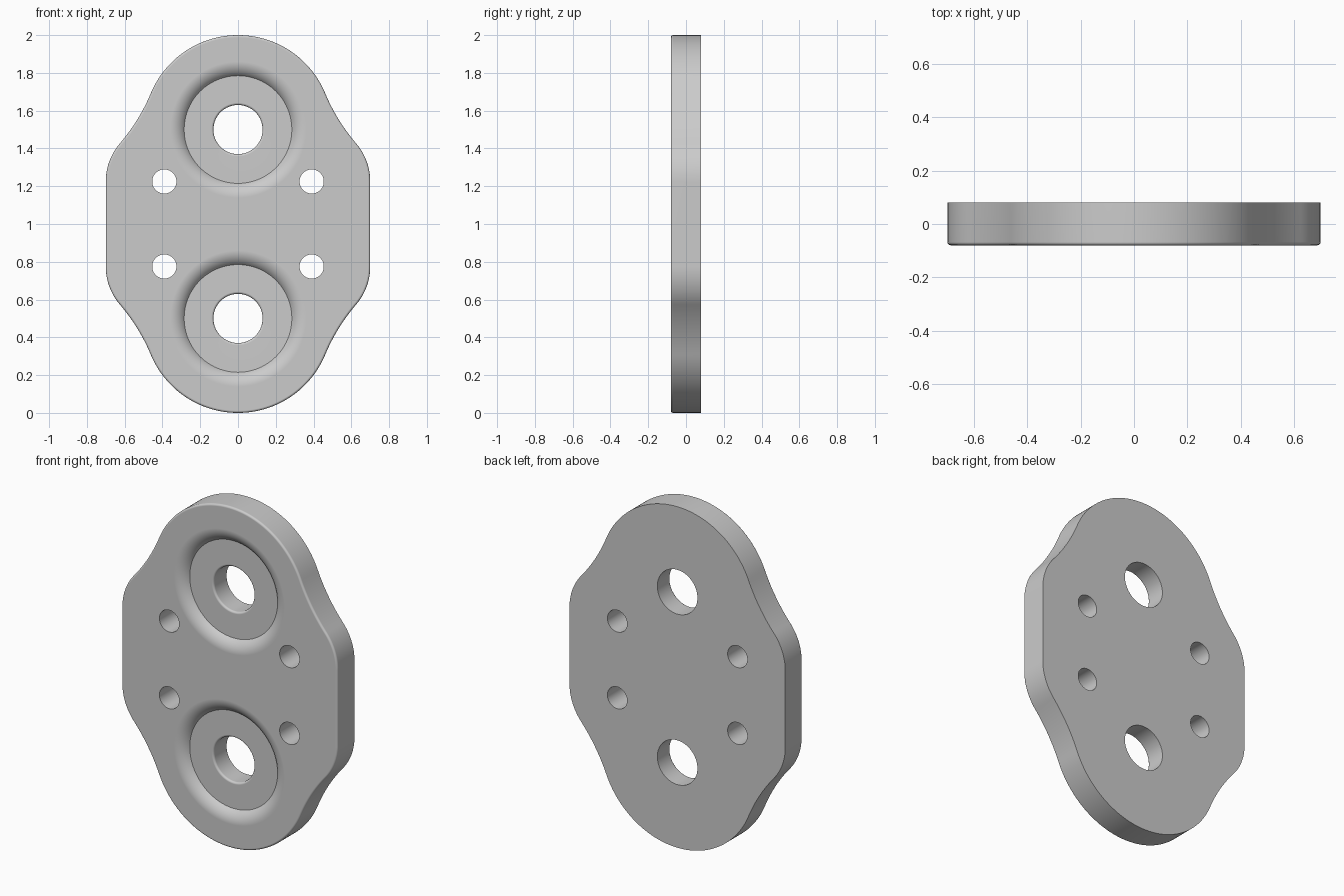
import bpy, bmesh, math
from mathutils import Vector

cube = bpy.data.objects.get("Cube")
if cube:
    bpy.data.objects.remove(cube, do_unlink=True)

HALF = 0.08          # half the plate thickness
BORE_Z = 0.5         # bore distance from the plate middle
BOLT = Vector((0.39, 0.225))
END_R, CORNER_R, WAIST_R = 0.5, 0.31, 1.0

steel = bpy.data.materials.new("grey metal")
steel.use_nodes = True
steel.diffuse_color = (0.6, 0.6, 0.6, 1)
steel.node_tree.nodes["Principled BSDF"].inputs["Base Color"].default_value = (0.6, 0.6, 0.6, 1)


def make_object(name, bm):
    bmesh.ops.recalc_face_normals(bm, faces=bm.faces)
    mesh = bpy.data.meshes.new(name)
    bm.to_mesh(mesh)
    bm.free()
    mesh.materials.append(steel)
    obj = bpy.data.objects.new(name, mesh)
    bpy.context.collection.objects.link(obj)
    return obj


def arc(centre, radius, start, end, steps):
    return [Vector((centre[0] + radius * math.cos(a), centre[1] + radius * math.sin(a)))
            for a in (start + (end - start) * i / steps for i in range(steps + 1))]


def outline(inset):
    """Plate edge from tangent arcs, drawn for one quarter and mirrored."""
    end_c = Vector((0, BORE_Z))
    gap = BOLT - end_c
    a, b, d = END_R + WAIST_R, CORNER_R + WAIST_R, gap.length
    turn = math.acos((a * a + d * d - b * b) / (2 * a * d))
    t_end = math.atan2(gap.y, gap.x) + turn
    waist_c = end_c + a * Vector((math.cos(t_end), math.sin(t_end)))
    t_corner = math.atan2(waist_c.y - BOLT.y, waist_c.x - BOLT.x)
    quarter = arc(BOLT, CORNER_R - inset, 0, t_corner, 16)
    quarter += arc(waist_c, WAIST_R + inset, t_corner + math.pi, t_end + math.pi, 16)[1:]
    quarter += arc(end_c, END_R - inset, t_end, math.pi / 2, 32)[1:]
    top = quarter + [Vector((-p.x, p.y)) for p in reversed(quarter[:-1])]
    return top + [Vector((p.x, -p.y)) for p in reversed(top)]


def loft(name, rings):
    """Skin closed rings of 3D points and cap both ends."""
    bm = bmesh.new()
    loops = [[bm.verts.new(p) for p in ring] for ring in rings]
    for lo, hi in zip(loops, loops[1:]):
        for i in range(len(lo)):
            j = (i + 1) % len(lo)
            bm.faces.new((lo[i], lo[j], hi[j], hi[i]))
    bm.faces.new(loops[0])
    bm.faces.new(loops[-1])
    return make_object(name, bm)


def turned(name, x, z, profile, steps):
    """Solid of revolution along y from (radius, y) pairs."""
    return loft(name, [[(p.x, y, p.y) for p in arc((x, z), r, 0, math.tau, steps)[:-1]]
                       for r, y in profile])


# Plate with a sharp back edge and a small rounded front edge
ROUND = 0.012
sections = [(0, HALF)]
for i in range(5):
    t = math.pi / 2 * i / 4
    sections.append((ROUND * (1 - math.cos(t)), -HALF + ROUND * (1 - math.sin(t))))
plate = loft("mounting_plate", [[(p.x, y, p.y + 1) for p in outline(inset)]
                                for inset, y in sections])

# Dished recess with a soft rim, then a bore with a rounded lip
DEPTH, FLOOR_R, RIM_R, BORE_R, LIP = 0.04, 0.285, 0.36, 0.13, 0.012
width = RIM_R - FLOOR_R
rim_round = (width ** 2 + DEPTH ** 2) / (2 * DEPTH)
sweep = math.asin(width / rim_round)
dish = [(RIM_R, -HALF - 0.05)]
for i in range(13):
    t = sweep * i / 12
    dish.append((RIM_R - rim_round * math.sin(t), -HALF + rim_round * (1 - math.cos(t))))
for i in range(5):
    t = math.pi / 2 * i / 4
    dish.append((BORE_R + LIP * (1 - math.sin(t)), -HALF + DEPTH + LIP * (1 - math.cos(t))))
dish.append((BORE_R, HALF + 0.05))

cutters = [turned("bore_cutter", 0, 1 + s * BORE_Z, dish, 96) for s in (-1, 1)]
through = [(0.064, -HALF - 0.05), (0.064, HALF + 0.05)]
cutters += [turned("bolt_hole_cutter", sx * BOLT.x, 1 + sz * BOLT.y, through, 48)
            for sx in (-1, 1) for sz in (-1, 1)]

# Cut the holes and keep the finished mesh
for cutter in cutters:
    mod = plate.modifiers.new("cut", 'BOOLEAN')
    mod.operation, mod.solver, mod.object = 'DIFFERENCE', 'EXACT', cutter
bpy.context.view_layer.update()
finished = bpy.data.meshes.new_from_object(plate.evaluated_get(bpy.context.evaluated_depsgraph_get()))
plate.modifiers.clear()
plate.data = finished
for cutter in cutters:
    bpy.data.objects.remove(cutter, do_unlink=True)
finished.materials.clear()
finished.materials.append(steel)
for face in finished.polygons:
    face.material_index = 0

# Smooth shading with crisp edges and flat main faces
bpy.ops.object.select_all(action='DESELECT')
plate.select_set(True)
bpy.context.view_layer.objects.active = plate
bpy.ops.object.shade_smooth_by_angle(angle=math.radians(35))
weighted = plate.modifiers.new("flat_faces", 'WEIGHTED_NORMAL')
weighted.keep_sharp = True
